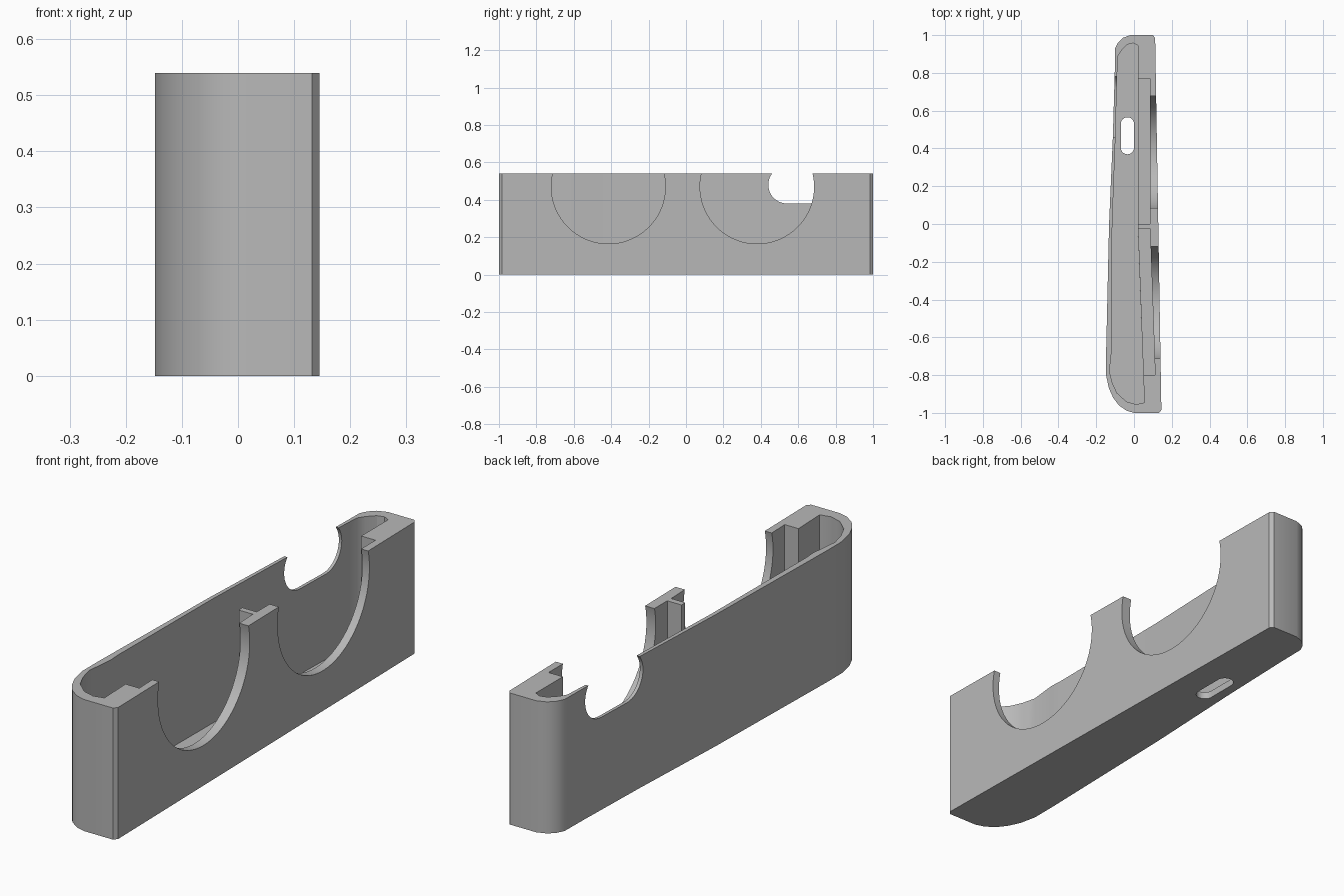
import bpy
import bmesh
import math
from mathutils import Matrix, Vector

cube = bpy.data.objects.get("Cube")
if cube:
    bpy.data.objects.remove(cube, do_unlink=True)

HEIGHT = 0.54
FLOOR = 0.03
POCKET_FLOOR = 0.06
ABOVE = 0.8

grey = bpy.data.materials.new("plain grey")
grey.use_nodes = True
colour = (0.48, 0.48, 0.48, 1)
grey.diffuse_color = colour
grey.node_tree.nodes["Principled BSDF"].inputs["Base Color"].default_value = colour


def prism(name, points, low, high, along_x=False):
    """Extrude a closed outline along z, or a y-z outline along x."""
    bm = bmesh.new()
    if along_x:
        verts = [bm.verts.new((low, a, b)) for a, b in points]
        step = Vector((high - low, 0, 0))
    else:
        verts = [bm.verts.new((a, b, low)) for a, b in points]
        step = Vector((0, 0, high - low))
    face = bm.faces.new(verts)
    grown = bmesh.ops.extrude_face_region(bm, geom=[face])
    moved = [g for g in grown["geom"] if isinstance(g, bmesh.types.BMVert)]
    bmesh.ops.translate(bm, verts=moved, vec=step)
    bmesh.ops.recalc_face_normals(bm, faces=bm.faces)
    mesh = bpy.data.meshes.new(name)
    bm.to_mesh(mesh)
    bm.free()
    mesh.materials.append(grey)
    obj = bpy.data.objects.new(name, mesh)
    bpy.context.collection.objects.link(obj)
    return obj


def stadium(a, b, half, radius, vertical=False, steps=20):
    """Slot outline: two half circles joined by straight sides."""
    points = []
    for side in (1, -1):
        for i in range(steps + 1):
            t = math.pi * (i / steps - 0.5)
            u = side * (half + radius * math.cos(t))
            v = side * radius * math.sin(t)
            points.append((a - v, b + u) if vertical else (a + u, b + v))
    return points


def disc(a, b, radius, steps=72):
    return [(a + radius * math.cos(math.tau * i / steps),
             b + radius * math.sin(math.tau * i / steps)) for i in range(steps)]


# Outer shell: tapered, with one long side rounded at both ends
outline = [(0.10, 1), (0.112, 0.985), (0.145, -0.985), (0.132, -1), (0, -1),
           (-0.04, -0.988), (-0.08, -0.96), (-0.11, -0.92), (-0.133, -0.87),
           (-0.148, -0.80), (-0.148, -0.70), (-0.132, 0), (-0.112, 0.46),
           (-0.102, 0.8), (-0.1, 0.93), (-0.085, 0.96), (-0.06, 0.985), (-0.02, 1)]
shell = prism("case_shell", outline, 0, HEIGHT)

# Main cavity
cavity = [(0.02, 0.945), (0.02, 0), (0.055, -0.945), (0.01, -0.955),
          (-0.04, -0.94), (-0.09, -0.895), (-0.115, -0.84), (-0.13, -0.78),
          (-0.117, -0.66), (-0.12, -0.6), (-0.115, 0), (-0.098, 0.46),
          (-0.09, 0.78), (-0.084, 0.89), (-0.065, 0.92), (-0.035, 0.95),
          (-0.005, 0.958)]
cutters = [prism("cavity_cutter", cavity, FLOOR, ABOVE)]

# Two side pockets separated by a thin rib
pockets = [
    [(-0.02, 0.77), (0.085, 0.77), (0.085, 0), (-0.02, 0)],
    [(-0.02, -0.025), (0.085, -0.025), (0.112, -0.80), (-0.02, -0.80)],
]
for points in pockets:
    cutters.append(prism("pocket_cutter", points, POCKET_FLOOR, ABOVE))

# Round windows in the left wall
for y in (-0.415, 0.38):
    cutters.append(prism("window_cutter", disc(y, 0.47, 0.305), 0.05, 0.3, True))

# Finger notch in the right wall
cutters.append(prism("notch_cutter", stadium(0.62, 0.48, 0.08, 0.1), -0.3, -0.05, True))

# Slot through the floor
cutters.append(prism("slot_cutter", stadium(-0.035, 0.467, 0.063, 0.035, True), -0.1, 0.1))

bpy.context.view_layer.objects.active = shell
for cutter in cutters:
    mod = shell.modifiers.new("cut", "BOOLEAN")
    mod.operation = "DIFFERENCE"
    mod.solver = "EXACT"
    mod.object = cutter
    bpy.ops.object.modifier_apply(modifier=mod.name)
    bpy.data.objects.remove(cutter, do_unlink=True)

bpy.ops.object.select_all(action="DESELECT")
shell.select_set(True)
bpy.ops.object.shade_smooth_by_angle(angle=math.radians(30))
